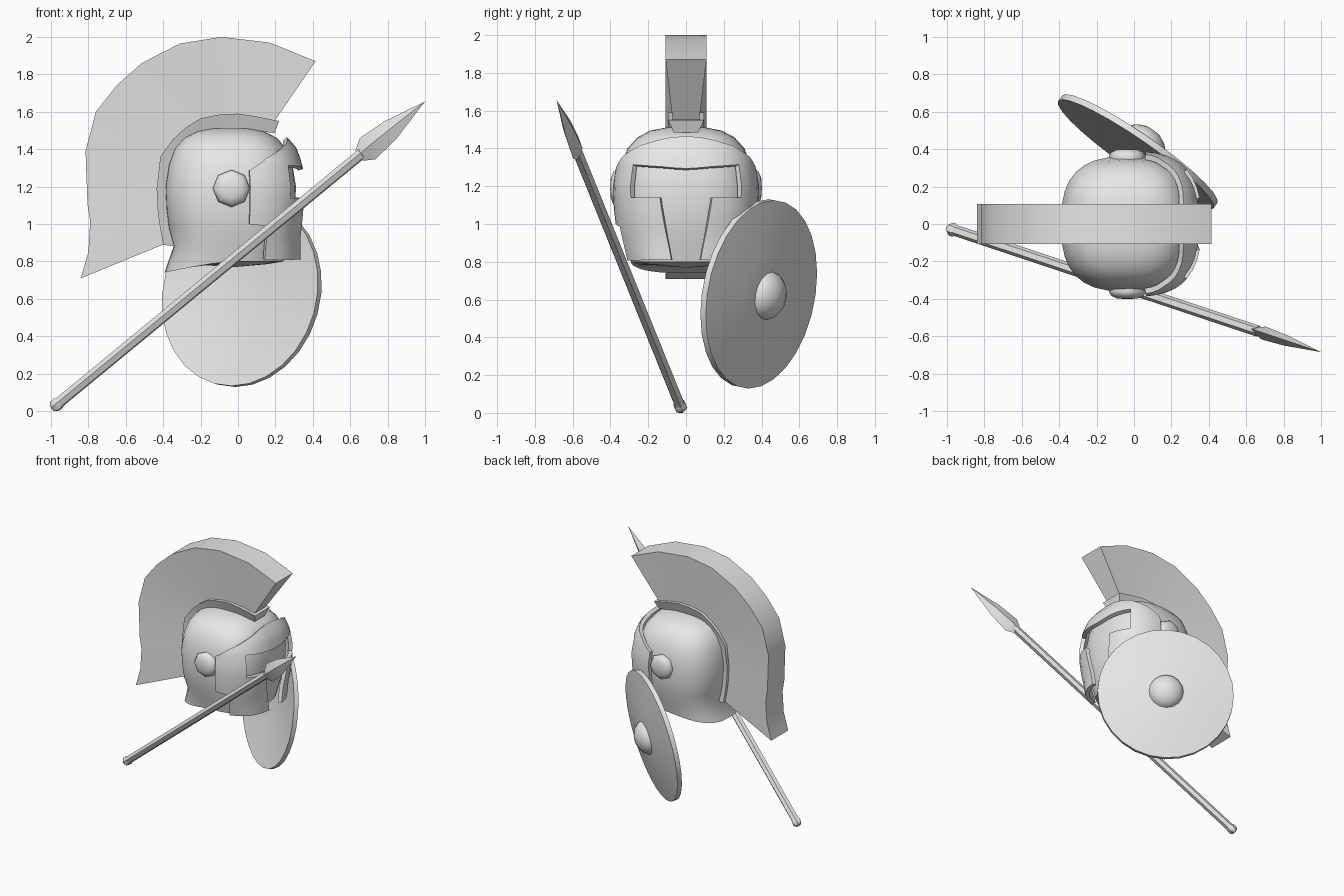
import bpy, bmesh, math
from mathutils import Vector

if "Cube" in bpy.data.objects:
    bpy.data.objects.remove(bpy.data.objects["Cube"])

grey = bpy.data.materials.new("plain grey")
grey.diffuse_color = (0.8, 0.8, 0.8, 1)
grey.use_nodes = True
grey.node_tree.nodes["Principled BSDF"].inputs["Base Color"].default_value = grey.diffuse_color


def finish(name, bm, angle=35, thickness=0):
    bmesh.ops.remove_doubles(bm, verts=bm.verts, dist=0.0005)
    bmesh.ops.recalc_face_normals(bm, faces=bm.faces)
    mesh = bpy.data.meshes.new(name)
    bm.to_mesh(mesh)
    bm.free()
    mesh.materials.append(grey)
    ob = bpy.data.objects.new(name, mesh)
    bpy.context.collection.objects.link(ob)
    bpy.ops.object.select_all(action='DESELECT')
    ob.select_set(True)
    bpy.context.view_layer.objects.active = ob
    if thickness:
        mod = ob.modifiers.new("thickness", 'SOLIDIFY')
        mod.thickness, mod.offset = thickness, 0
        bpy.ops.object.modifier_apply(modifier=mod.name)
    bpy.ops.object.shade_smooth_by_angle(angle=math.radians(angle))
    return ob


def skin(bm, rings):
    """Join equal closed rings of points with quads."""
    vs = [[bm.verts.new(p) for p in r] for r in rings]
    n = len(rings[0])
    for a, b in zip(vs, vs[1:]):
        for i in range(n):
            bm.faces.new((a[i], a[(i + 1) % n], b[(i + 1) % n], b[i]))
    return vs


def lathe(name, profile, segs, origin, axis, sx=1, sy=1, angle=35):
    """Turn (radius, height) points about an axis."""
    q = Vector(axis).to_track_quat('Z', 'Y')
    rings = []
    for r, h in profile:
        rings.append([Vector(origin) + q @ Vector((
            r * sx * math.cos(i * math.tau / segs),
            r * sy * math.sin(i * math.tau / segs), h)) for i in range(segs)])
    bm = bmesh.new()
    skin(bm, rings)
    return finish(name, bm, angle)


def band(name, outer, inner, half_out, half_in):
    """Tapered curved slab between two side-view outlines."""
    bm = bmesh.new()
    vs = skin(bm, [[(o[0], -half_out, o[1]), (o[0], half_out, o[1]),
                    (i[0], half_in, i[1]), (i[0], -half_in, i[1])]
                   for o, i in zip(outer, inner)])
    bm.faces.new(vs[0])
    bm.faces.new(vs[-1])
    return finish(name, bm)


# helmet cross-section and height profile
CX, A, B, N = -0.04, 0.35, 0.36, 2.7
PROFILE = [(1.515, 0), (1.51, 0.3), (1.495, 0.52), (1.46, 0.71), (1.40, 0.86), (1.32, 0.945),
           (1.20, 1.0), (1.08, 0.985), (0.98, 0.95), (0.88, 0.87), (0.80, 0.81)]


def factor(z):
    for (z0, f0), (z1, f1) in zip(PROFILE, PROFILE[1:]):
        if z0 >= z >= z1:
            return f0 + (f1 - f0) * (z0 - z) / (z0 - z1)
    return PROFILE[-1][1]


def section(t):
    c, s = math.cos(t), math.sin(t)
    return (math.copysign(abs(c) ** (2 / N), c), math.copysign(abs(s) ** (2 / N), s))


# helmet bowl with flared neck guard and closed underside
rings = []
for k, (z, f) in enumerate(PROFILE + [(0.785, 0.55), (0.768, 0)]):
    ring = []
    for i in range(32):
        t = i * math.tau / 32
        u, v = section(t)
        w = max(0, -math.cos(t)) if k == 10 else 0
        ring.append((CX + A * f * u - 0.07 * w, B * f * v, z - 0.06 * w))
    rings.append(ring)
bm = bmesh.new()
skin(bm, rings)
finish("helmet_bowl", bm, 50)

# face guard: a shell grid with the eye and mouth opening left out


def by_y(y):
    return math.asin((y / 0.38) ** (N / 2))


def by_x(x):
    return math.acos(((x - CX) / 0.37) ** (N / 2))


eye = by_y(0.275)
# per row: (angle, height) at rear edge, cheek rear, eye corner, cheek front, centre
a, b = by_x(0.065), by_x(0.165)
ROWS = [
    [(a, 0.81), (by_x(0.15), 0.81), (eye, 0.81), (by_y(0.085), 0.81), (0, 0.81)],
    [(a, 1.00), (b, 0.99), (eye, 0.99), (by_y(0.11), 0.99), (0, 0.99)],
    [(a, 1.10), (b, 1.14), (eye, 1.14), (by_y(0.13), 1.14), (0, 1.14)],
    [(a, 1.20), (b, 1.29), (eye, 1.31), (by_y(0.13), 1.30), (0, 1.29)],
    [(a, 1.285), (b, 1.35), (eye, 1.405), (by_y(0.13), 1.445), (0, 1.455)]]
FILLED = [(1, 2), (0, 1, 2), (0, 1), (0, 1, 2, 3)]


def shell_point(t, z, side):
    u, v = section(t)
    f = factor(z)
    off = 0.012 + 0.026 * max(0, math.cos(t))
    fx = max(f, 0.93) if z < 1.1 else f
    return (CX + (A * fx + off) * u, side * (B * f + off) * v, z)


def mix(p, q, k):
    return tuple(m + (n - m) * k for m, n in zip(p, q))


bm = bmesh.new()
SUB = 3
for side in (1, -1):
    for r, cols in enumerate(FILLED):
        for c in cols:
            lo, hi = ROWS[r], ROWS[r + 1]

            def at(i, j):
                p = mix(mix(lo[c], lo[c + 1], i / SUB), mix(hi[c], hi[c + 1], i / SUB), j / SUB)
                return bm.verts.new(shell_point(p[0], p[1], side))
            for i in range(SUB):
                for j in range(SUB):
                    bm.faces.new((at(i, j), at(i + 1, j), at(i + 1, j + 1), at(i, j + 1)))
finish("face_guard", bm, 40, 0.03)

# crest plume and the rail that holds it
plume_out = [(0.415, 1.87), (0.17, 1.97), (-0.09, 2.0), (-0.31, 1.965), (-0.515, 1.86),
             (-0.65, 1.74), (-0.76, 1.60), (-0.815, 1.39), (-0.805, 1.107),
             (-0.79, 1.016), (-0.80, 0.85), (-0.84, 0.71)]
plume_in = [(0.195, 1.55), (0.10, 1.575), (0, 1.59), (-0.10, 1.585), (-0.20, 1.565),
            (-0.28, 1.515), (-0.35, 1.45), (-0.415, 1.36), (-0.435, 1.19),
            (-0.43, 1.08), (-0.42, 1.0), (-0.40, 0.89)]
rail_in = [(0.195, 1.485), (0.10, 1.50), (0, 1.505), (-0.10, 1.505), (-0.18, 1.485),
           (-0.24, 1.45), (-0.29, 1.40), (-0.34, 1.30), (-0.375, 1.17),
           (-0.37, 1.08), (-0.36, 1.0), (-0.34, 0.88)]
band("crest_plume", plume_out, plume_in, 0.108, 0.07)
band("crest_rail", [(0.22, 1.55)] + plume_in[1:], rail_in, 0.095, 0.065)

# ear bosses
for side, word in ((-1, "right"), (1, "left")):
    lathe("ear_boss_" + word, [(0, 0.047), (0.055, 0.043), (0.085, 0.03), (0.1, 0.008),
                               (0.09, -0.03), (0, -0.03)], 8, (-0.035, side * 0.355, 1.19),
          (0, side, 0), angle=50)

# round shield and its centre boss
centre, normal = Vector((0.02, 0.385, 0.63)), Vector((0.56, 0.81, -0.16)).normalized()
lathe("shield_disc", [(0, 0.075), (0.25, 0.06), (0.505, 0.0175), (0.505, -0.0175),
                      (0.25, 0.025), (0, 0.04)], 28, centre, normal)
lathe("shield_boss", [(0, 0.145), (0.05, 0.138), (0.095, 0.115), (0.123, 0.085), (0.133, 0.05)],
      16, centre, normal, angle=50)

# spear
butt, tip = Vector((-0.97, -0.03, 0.034)), Vector((1.0, -0.685, 1.655))
d = tip - butt
L = d.length
lathe("spear_shaft", [(0, 0), (0.03, 0), (0.03, L - 0.45), (0, L - 0.45)], 6, butt, d)
lathe("spear_butt", [(0, -0.033), (0.022, -0.03), (0.036, -0.012), (0.036, 0.015),
                     (0.022, 0.033), (0, 0.033)], 6, butt, d)
lathe("spear_head", [(0, L - 0.47), (0.035, L - 0.47), (0.072, L - 0.41), (0.058, L - 0.25),
                     (0, L)], 4, butt, d, sx=0.5, angle=20)
